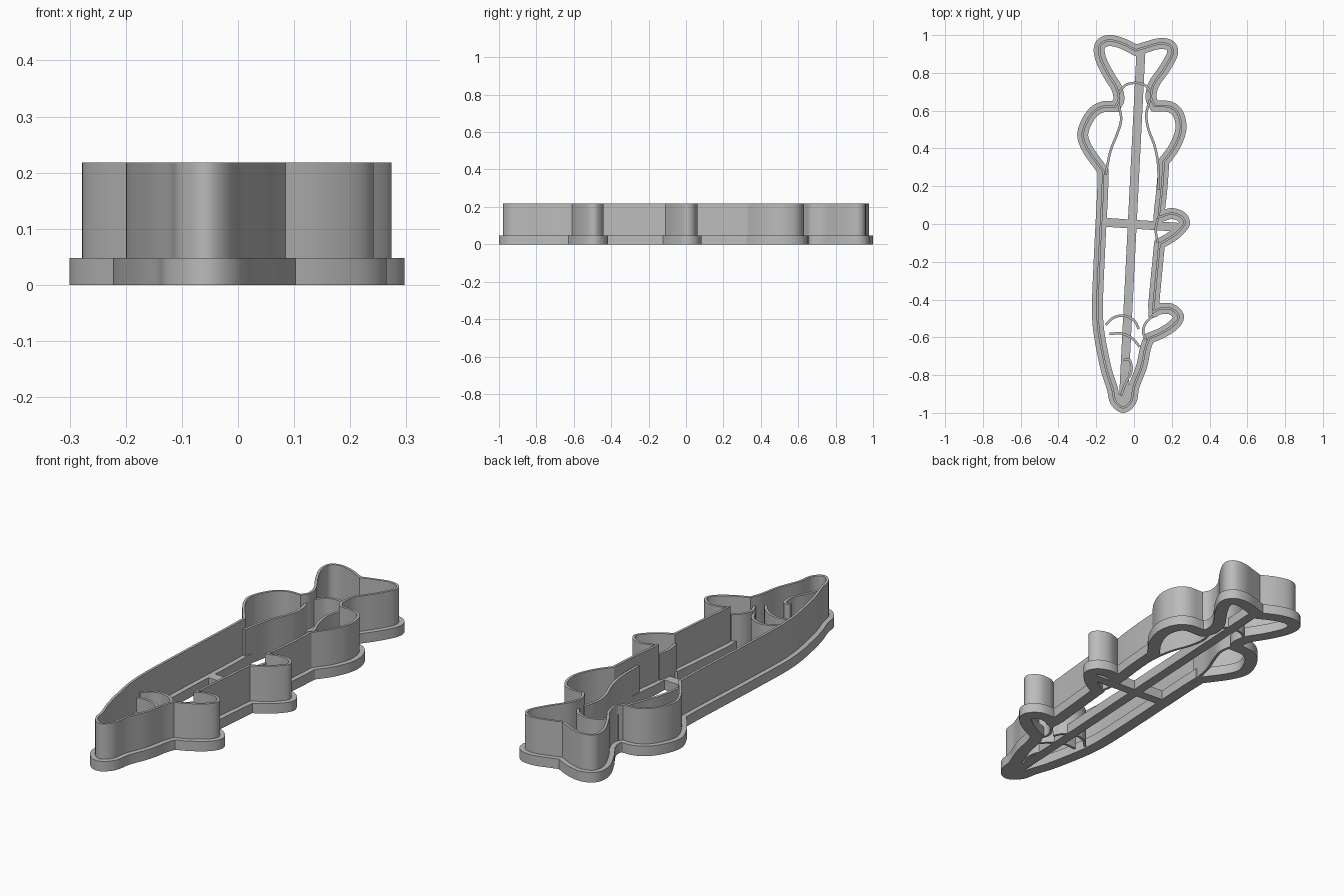
import bpy
import bmesh
from mathutils import Vector

if "Cube" in bpy.data.objects:
    bpy.data.objects.remove(bpy.data.objects["Cube"], do_unlink=True)

grey = bpy.data.materials.new("plain grey")
grey.use_nodes = True
colour = (0.5, 0.5, 0.5, 1)
grey.diffuse_color = colour
grey.node_tree.nodes["Principled BSDF"].inputs["Base Color"].default_value = colour

BASE_HEIGHT = 0.048
RIM_HEIGHT = 0.218
STAMP_HEIGHT = 0.175


def smooth_path(points, steps=5):
    """Catmull-Rom curve through the points, ends included."""
    p = [Vector(q) for q in points]
    p = [2 * p[0] - p[1]] + p + [2 * p[-1] - p[-2]]
    path = []
    for a, b, c, d in zip(p, p[1:], p[2:], p[3:]):
        for i in range(steps):
            t = i / steps
            path.append(b + (c - a) * t / 2 + (2 * a - 5 * b + 4 * c - d) * t**2 / 2
                        + (3 * b - a - 3 * c + d) * t**3 / 2)
    return path + [p[-2]]


def ribbon(name, path, width, bottom, top, closed=False):
    """Upright strip of constant width following a path, mitred at corners."""
    n = len(path)
    bm = bmesh.new()
    rings = []
    for i, p in enumerate(path):
        before = path[i - 1] if closed or i else None
        after = path[(i + 1) % n] if closed or i < n - 1 else None
        u = (p - before).normalized() if before else (after - p).normalized()
        v = (after - p).normalized() if after else u
        along = (u + v).normalized()
        mitre = 1 / max(along.dot(u), 0.7)
        side = Vector((-along.y, along.x)) * (width / 2 * mitre)
        corners = ((p + side, bottom), (p - side, bottom), (p - side, top), (p + side, top))
        rings.append([bm.verts.new((q.x, q.y, z)) for q, z in corners])
    for i in range(n if closed else n - 1):
        a, b = rings[i], rings[(i + 1) % n]
        for k in range(4):
            m = (k + 1) % 4
            bm.faces.new((a[k], a[m], b[m], b[k]))
    if not closed:
        bm.faces.new(rings[0][::-1])
        bm.faces.new(rings[-1])
    bmesh.ops.recalc_face_normals(bm, faces=bm.faces)
    mesh = bpy.data.meshes.new(name)
    bm.to_mesh(mesh)
    bm.free()
    mesh.materials.append(grey)
    obj = bpy.data.objects.new(name, mesh)
    bpy.context.collection.objects.link(obj)
    bpy.ops.object.select_all(action="DESELECT")
    obj.select_set(True)
    bpy.context.view_layer.objects.active = obj
    bpy.ops.object.shade_smooth_by_angle(angle=0.5)


# Fish outline, section by section, with a corner between sections
tail_left = [(0.01, 0.92), (-0.065, 0.957), (-0.135, 0.971), (-0.18, 0.945), (-0.178, 0.88),
             (-0.135, 0.79), (-0.092, 0.72), (-0.08, 0.66), (-0.1, 0.622)]
fin_left = [(-0.1, 0.622), (-0.165, 0.62), (-0.22, 0.587), (-0.26, 0.52), (-0.271, 0.46),
            (-0.245, 0.395), (-0.2, 0.33), (-0.163, 0.28)]
belly = [(-0.163, 0.28), (-0.167, 0.15), (-0.18, -0.1), (-0.193, -0.4), (-0.191, -0.52),
         (-0.178, -0.62), (-0.147, -0.77), (-0.115, -0.87), (-0.1, -0.935), (-0.057, -0.971),
         (-0.015, -0.935), (0, -0.86), (0.04, -0.755), (0.06, -0.66), (0.08, -0.605)]
fin_front = [(0.08, -0.605), (0.15, -0.575), (0.215, -0.53), (0.235, -0.487),
             (0.195, -0.45), (0.135, -0.45), (0.1, -0.47)]
side_front = [(0.1, -0.47), (0.118, -0.28), (0.135, -0.105)]
fin_middle = [(0.135, -0.105), (0.21, -0.06), (0.26, -0.01), (0.266, 0.015), (0.245, 0.042),
              (0.195, 0.055), (0.13, 0.035)]
side_back = [(0.13, 0.035), (0.147, 0.18), (0.158, 0.33)]
fin_right = [(0.158, 0.33), (0.215, 0.41), (0.248, 0.5), (0.235, 0.58), (0.19, 0.62), (0.11, 0.625)]
tail_right = [(0.11, 0.625), (0.09, 0.67), (0.105, 0.74), (0.16, 0.82), (0.203, 0.9),
              (0.19, 0.945), (0.135, 0.955), (0.06, 0.935), (0.01, 0.92)]

outline = []
for section in (tail_left, fin_left, belly, fin_front, side_front, fin_middle,
                side_back, fin_right, tail_right):
    outline += smooth_path(section)[:-1]

# Wide foot and thin cutting wall
ribbon("base_flange", outline, 0.058, 0, BASE_HEIGHT, closed=True)
ribbon("cutting_wall", outline, 0.012, 0.03, RIM_HEIGHT, closed=True)

# Low bars bracing the foot
for name, ends in {
    "long_brace": [(-0.057, -0.95), (0.037, 0.92)],
    "cross_brace": [(-0.165, 0.01), (0.245, -0.018)],
}.items():
    ribbon(name, [Vector(q) for q in ends], 0.047, 0, BASE_HEIGHT)

# Thin stamping lines inside the outline
stamps = {
    "left_fin_line": [(-0.085, 0.65), (-0.068, 0.555), (-0.09, 0.475), (-0.125, 0.385), (-0.15, 0.26)],
    "right_fin_line": [(0.085, 0.66), (0.065, 0.58), (0.077, 0.5), (0.11, 0.41), (0.128, 0.31), (0.13, 0.18)],
    "tail_arc": [(-0.083, 0.69), (-0.045, 0.735), (0.01, 0.747), (0.06, 0.733), (0.092, 0.69)],
    "gill_arc_back": [(-0.15, -0.535), (-0.11, -0.497), (-0.055, -0.485), (0, -0.51), (0.025, -0.555)],
    "gill_arc_front": [(-0.13, -0.582), (-0.065, -0.58), (-0.01, -0.605), (0.03, -0.65)],
    "front_fin_line": [(0.1, -0.485), (0.062, -0.525), (0.048, -0.57), (0.065, -0.615)],
    "middle_fin_line": [(0.125, 0.03), (0.115, -0.03), (0.125, -0.1)],
    "mouth_line": [(-0.055, -0.72), (-0.022, -0.722), (-0.014, -0.78), (-0.045, -0.845), (-0.07, -0.91)],
}
for name, points in stamps.items():
    ribbon(name, smooth_path(points), 0.013, 0, STAMP_HEIGHT)
